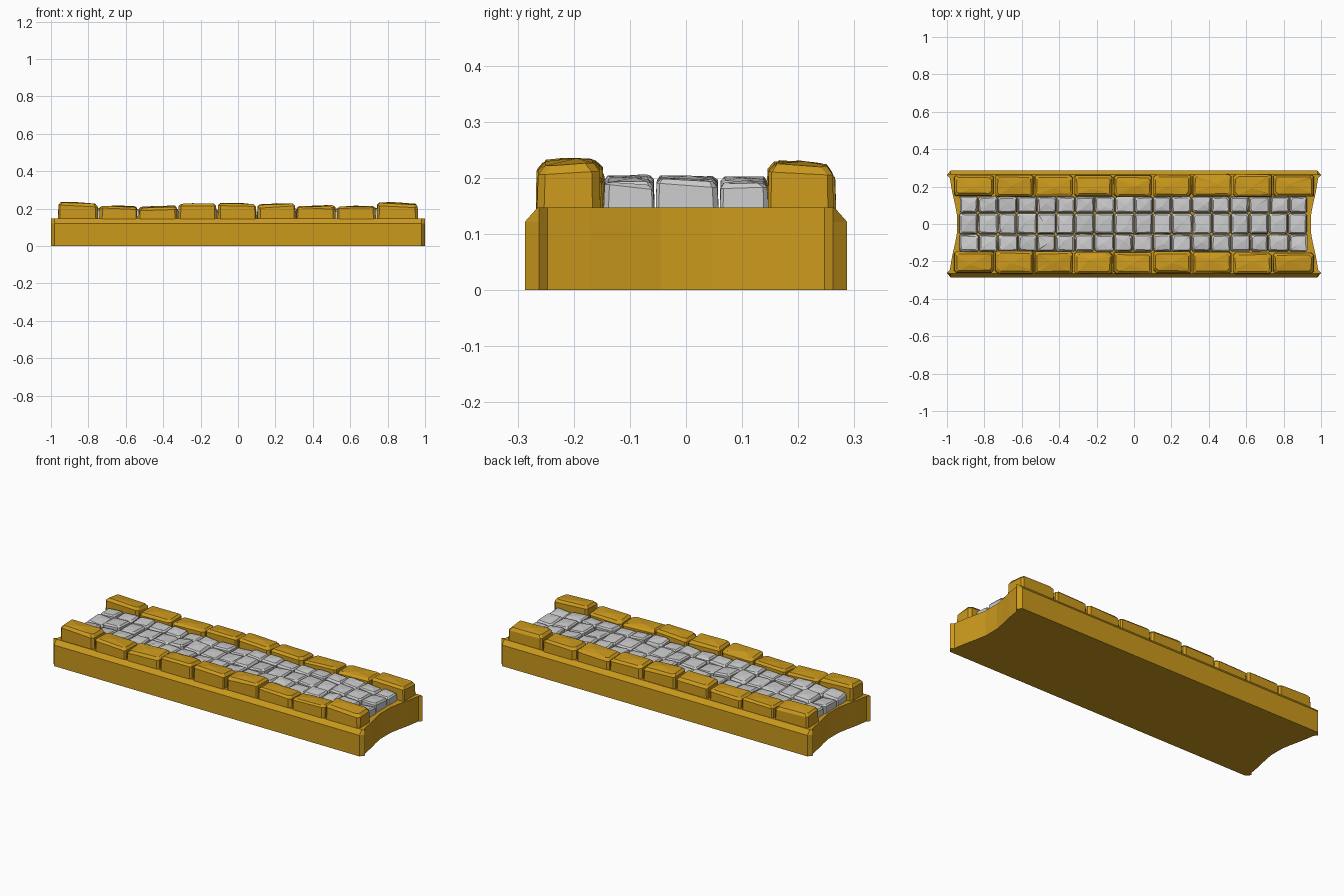
import bpy, bmesh, random
from math import pi

if "Cube" in bpy.data.objects:
    bpy.data.objects.remove(bpy.data.objects["Cube"])

random.seed(7)

ochre = bpy.data.materials.new("ochre_stone")
ochre.diffuse_color = (0.60, 0.32, 0.012, 1)
ochre.use_nodes = True
ochre.node_tree.nodes["Principled BSDF"].inputs["Base Color"].default_value = ochre.diffuse_color


def finish(name, bm, mat=None):
    bmesh.ops.recalc_face_normals(bm, faces=bm.faces[:])
    me = bpy.data.meshes.new(name)
    bm.to_mesh(me)
    bm.free()
    ob = bpy.data.objects.new(name, me)
    bpy.context.collection.objects.link(ob)
    if mat:
        me.materials.append(mat)
    return ob


def loft(bm, rings, apex=None):
    """Skin a stack of equal-length rings, closing the bottom and the top."""
    vs = [[bm.verts.new(p) for p in r] for r in rings]
    n = len(vs[0])
    for a, b in zip(vs, vs[1:]):
        for i in range(n):
            j = (i + 1) % n
            bm.faces.new((a[i], a[j], b[j], b[i]))
    bm.faces.new(vs[0][::-1])
    if apex:
        c = bm.verts.new(apex)
        for i in range(n):
            bm.faces.new((vs[-1][i], vs[-1][(i + 1) % n], c))
    else:
        bm.faces.new(vs[-1])


def outline(edge_y):
    """Plan of the slab: straight long sides and hollowed ends."""
    half = [(0.98, -edge_y), (1.0, -0.262), (0.985, -0.247), (0.972, -0.17),
            (0.957, -0.105), (0.946, -0.045)]
    right = half + [(x, -y) for x, y in reversed(half)]
    return right + [(-x, -y) for x, y in right]


def stone(bm, x0, x1, y0, y1, z0, top, cut, jit):
    """Rough-hewn block with cut corners, a worn shoulder and a domed top."""
    cx, cy = (x0 + x1) / 2, (y0 + y1) / 2
    hx, hy = (x1 - x0) / 2, (y1 - y0) / 2
    r = random.uniform
    corner = [r(0.4, 1.3) * cut for _ in range(4)]
    slope_x, slope_y = r(-jit, jit), r(-jit, jit)

    def ring(inset, z, wob, tilt):
        pts = []
        for k, (sx, sy) in enumerate([(1, -1), (1, 1), (-1, 1), (-1, -1)]):
            c = corner[k]
            a = (sx * (hx - inset - c), sy * (hy - inset))
            b = (sx * (hx - inset), sy * (hy - inset - c))
            for px, py in ((a, b) if k % 2 == 0 else (b, a)):
                dz = tilt * (slope_x * px / hx + slope_y * py / hy)
                pts.append((cx + px - r(0, wob) * sx, cy + py - r(0, wob) * sy,
                            z + dz + r(-wob, wob) * 0.4))
        return pts

    h = top - z0
    loft(bm, [ring(0, z0, 0, 0),
              ring(0.001, top - 0.22 * h, jit * 0.3, 1),
              ring(cut * 0.9, top - 0.07 * h, jit * 0.7, 0.8)],
         (cx + r(-0.3, 0.3) * hx, cy + r(-0.3, 0.3) * hy, top))


# Slab with chamfered long edges and concave ends
bm = bmesh.new()
loft(bm, [[(x, y, z) for x, y in outline(e)]
          for e, z in ((0.287, 0), (0.287, 0.122), (0.265, 0.147))])
finish("bridge_slab", bm, ochre)

# Kerb blocks along both long sides
bounds = [-0.965, -0.745, -0.535, -0.322, -0.112, 0.1, 0.31, 0.525, 0.74, 0.965]
tops = {-1: [.236, .216, .214, .229, .230, .229, .215, .214, .235],
        1: [.230, .217, .212, .226, .231, .224, .218, .216, .230]}
for side, name in ((-1, "front_kerb"), (1, "back_kerb")):
    bm = bmesh.new()
    for a, b, top in zip(bounds, bounds[1:], tops[side]):
        ya, yb = sorted((side * random.uniform(0.143, 0.153),
                         side * random.uniform(0.260, 0.268)))
        stone(bm, a + 0.003, b - 0.003, ya, yb, 0.14, top, 0.013, 0.006)
    finish(name, bm, ochre)

# Grey cobbles: three rows of eighteen
bm = bmesh.new()
rows = [-0.148, -0.055, 0.059, 0.148]
step = 1.865 / 18
for y0, y1 in zip(rows, rows[1:]):
    cuts = [-0.935 + i * step + random.uniform(-0.006, 0.006) for i in range(19)]
    for x0, x1 in zip(cuts, cuts[1:]):
        stone(bm, x0 + 0.001, x1 - 0.001, y0 + 0.001, y1 - 0.001, 0.14,
              random.uniform(0.189, 0.205), 0.008, 0.006)
finish("cobbles", bm)
